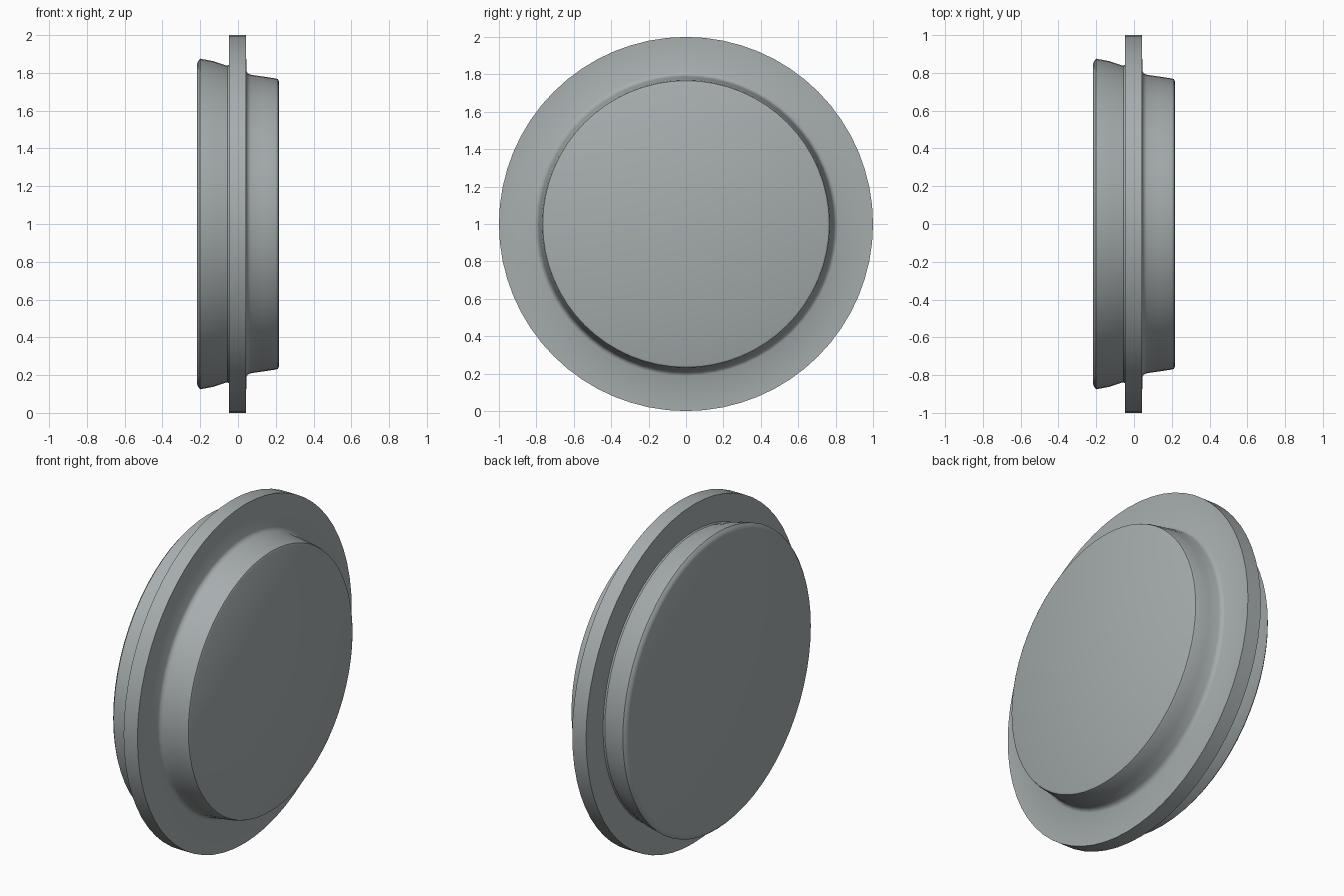
import bpy, bmesh
from math import cos, sin, tau, radians

if "Cube" in bpy.data.objects:
    bpy.data.objects.remove(bpy.data.objects["Cube"])

SIDES = 64

# Half cross-section of the disc: (x along the axis, radius)
PROFILE = [
    (-0.217, 0.845), (-0.212, 0.862), (-0.200, 0.875),   # flared back plug, rounded rim
    (-0.130, 0.862), (-0.068, 0.841), (-0.056, 0.838), (-0.048, 0.843),
    (-0.047, 1.0), (0.043, 1.0),                          # thin flange
    (0.044, 0.812), (0.052, 0.797), (0.068, 0.790),       # fillet into the front plug
    (0.130, 0.781), (0.198, 0.771), (0.212, 0.766), (0.217, 0.755),
]


def lathe_x(name, profile, sides, centre_z):
    """Revolve a profile about the x axis and close both ends."""
    bm = bmesh.new()
    rings = [[bm.verts.new((x, r * cos(tau * i / sides), centre_z + r * sin(tau * i / sides)))
              for i in range(sides)] for x, r in profile]
    for a, b in zip(rings, rings[1:]):
        for i in range(sides):
            j = (i + 1) % sides
            bm.faces.new((a[i], a[j], b[j], b[i]))
    bm.faces.new(rings[0])
    bm.faces.new(rings[-1])
    bmesh.ops.recalc_face_normals(bm, faces=bm.faces)
    mesh = bpy.data.meshes.new(name)
    bm.to_mesh(mesh)
    bm.free()
    obj = bpy.data.objects.new(name, mesh)
    bpy.context.collection.objects.link(obj)
    return obj


# Flanged disc, standing on its edge
disc = lathe_x("flanged_disc", PROFILE, SIDES, 1.0)
bpy.context.view_layer.objects.active = disc
disc.select_set(True)
bpy.ops.object.shade_smooth_by_angle(angle=radians(40))

# Dark, slightly blue-green grey
grey = bpy.data.materials.new("dark_grey")
grey.diffuse_color = (0.385, 0.42, 0.425, 1.0)
grey.use_nodes = True
grey.node_tree.nodes["Principled BSDF"].inputs["Base Color"].default_value = grey.diffuse_color
disc.data.materials.append(grey)
